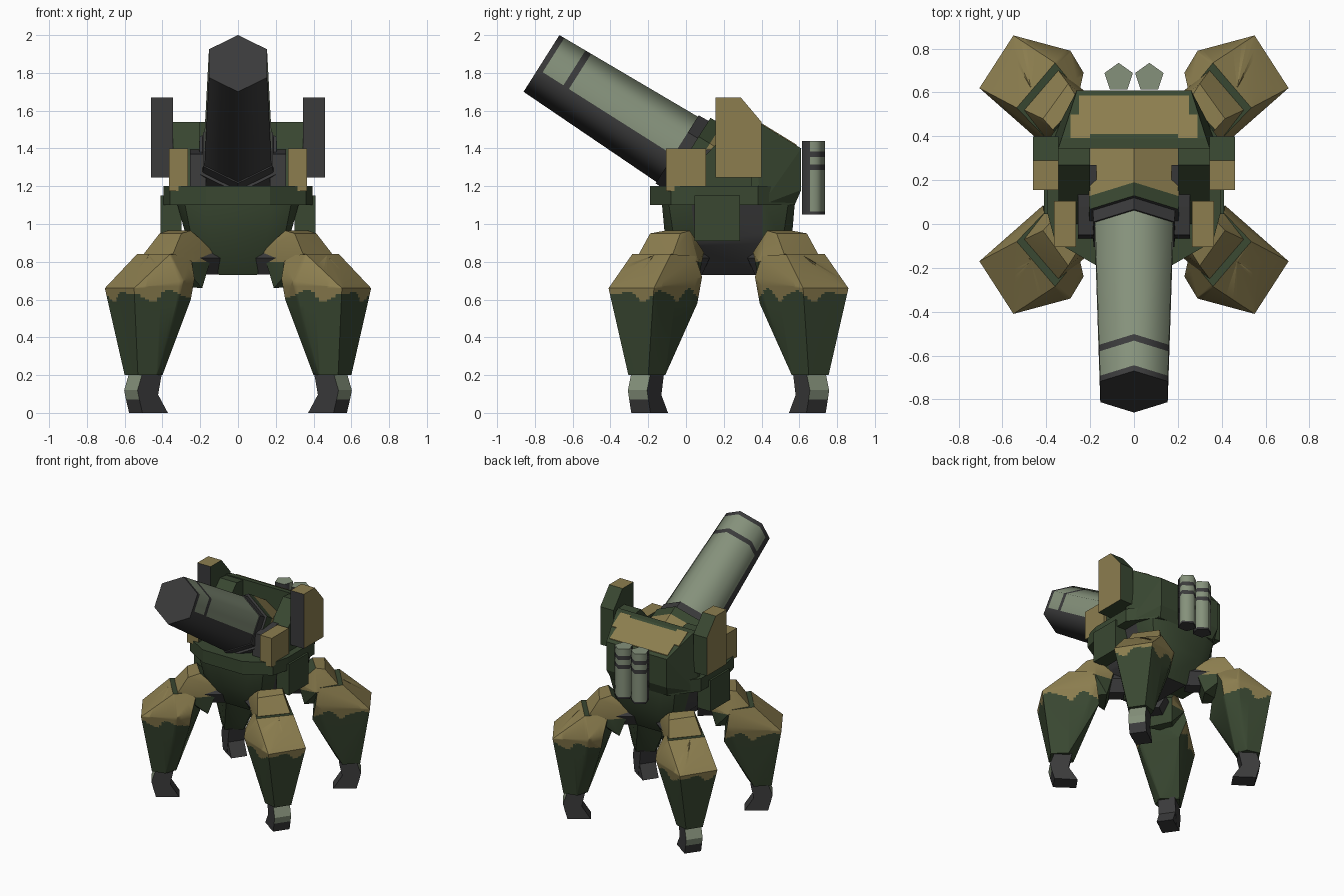
import bpy, bmesh, math
from mathutils import Vector

if "Cube" in bpy.data.objects:
    bpy.data.objects.remove(bpy.data.objects["Cube"])

COLOURS = [("dark grey", (.043, .043, .044)), ("forest green", (.041, .064, .031)),
           ("olive tan", (.262, .208, .078)), ("sage", (.235, .284, .198))]
DARK, GREEN, OLIVE, SAGE = range(4)
MATS = []
for n, c in COLOURS:
    m = bpy.data.materials.new(n)
    m.diffuse_color = (*c, 1)
    m.use_nodes = True
    m.node_tree.nodes["Principled BSDF"].inputs["Base Color"].default_value = m.diffuse_color
    MATS.append(m)
CY = .225  # the legs mirror about this y


def hull(name, pts, rule, sx=1, sy=1, cuts=(), smooth=0):
    """Convex part; rule(centre, normal) in unmirrored space gives the colour."""
    def flip(p):
        return Vector((p[0] * sx, CY + (p[1] - CY) * sy, p[2]))
    bm = bmesh.new()
    vs = [bm.verts.new(flip(p)) for p in pts]
    bmesh.ops.convex_hull(bm, input=vs)
    loose = [v for v in bm.verts if not v.link_faces]
    bmesh.ops.delete(bm, geom=loose, context='VERTS')
    bmesh.ops.dissolve_limit(bm, angle_limit=.02, verts=bm.verts[:], edges=bm.edges[:])
    for co, no in cuts:
        bmesh.ops.bisect_plane(bm, geom=bm.verts[:] + bm.edges[:] + bm.faces[:],
                               plane_co=flip(co), plane_no=Vector((no[0] * sx, no[1] * sy, no[2])))
    bmesh.ops.recalc_face_normals(bm, faces=bm.faces[:])
    bm.normal_update()
    for f in bm.faces:
        nn = Vector((f.normal.x * sx, f.normal.y * sy, f.normal.z))
        f.material_index = rule(flip(f.calc_center_median()), nn) if callable(rule) else rule
        f.smooth = smooth > 0
    for e in bm.edges:
        e.smooth = e.calc_face_angle(0) < math.radians(smooth)
    me = bpy.data.meshes.new(name)
    bm.to_mesh(me)
    bm.free()
    for m in MATS:
        me.materials.append(m)
    ob = bpy.data.objects.new(name, me)
    bpy.context.collection.objects.link(ob)
    return ob


def box(x0, x1, y0, y1, z0, z1):
    return [(x, y, z) for x in (x0, x1) for y in (y0, y1) for z in (z0, z1)]


def slab(x0, x1, prof):
    return [(x, y, z) for x in (x0, x1) for y, z in prof]


def sym(pts):
    return [(s * x, y, z) for s in (1, -1) for x, y, z in pts]


# ---- cannon: hexagonal sections along a raised axis
AX = Vector((0, .845, -.535)).normalized()
UP = Vector((0, .535, .845)).normalized()
MUZZLE = Vector((0, -.765, 1.85))


def section(name, t0, r0, t1, r1, top, low, split=-.2, smooth=65):
    pts = []
    for t, r in ((t0, r0), (t1, r1)):
        for i in range(6):
            a = math.radians(90 + 60 * i)
            pts.append(MUZZLE + AX * t + UP * (r * math.sin(a)) + Vector((r * math.cos(a), 0, 0)))
    mid = MUZZLE + AX * t0 + UP * (split * r0)

    def rule(c, n):
        if abs(n.dot(AX)) > .9:
            return low
        return top if (c - mid).dot(UP) > 0 else low
    hull(name, pts, rule, cuts=[(mid, UP)], smooth=smooth)


def rad(t):
    return .1775 + .032 * t


for name, a, b, col in (("muzzle_rim", 0, .03, DARK), ("muzzle_sleeve", .03, .16, SAGE),
                        ("barrel_band", .16, .195, DARK), ("barrel", .195, .85, SAGE)):
    section(name, a, rad(a), b, rad(b), col, DARK)
section("barrel_collar", .85, .213, .92, .217, DARK, DARK, 0, 0)
section("mantlet_ring", .91, .235, .98, .238, GREEN, DARK, -.4, 0)
section("mantlet", .98, .238, 1.25, .24, OLIVE, GREEN, .3, 0)

# ---- hull body
hull("rear_body", sym([(.345, .345, 1.54), (.33, .39, 1.535), (.26, .61, 1.40), (.26, .61, 1.18),
                       (.24, .575, 1.1), (.37, .40, 1.1), (.37, .345, 1.1)]), GREEN)


def roof(x0, x1, y0, y1):
    def z(y):
        return 1.535 - (y - .39) * .135 / .22
    return [(x, y, z(y) + d) for x in (x0, x1) for y in (y0, y1) for d in (-.003, .005)]


hull("roof_patch", roof(-.25, .25, .41, .585), OLIVE)
hull("turret_base", sym([(x, y, z) for z in (1.1, 1.2) for x, y in
                         ((.17, -.19), (.36, -.08), (.395, .05), (.395, .38), (.25, .57))]), GREEN)
# bowl-shaped belly, dark in the middle of each side
hull("belly", sym([(.18, -.127, 1.1), (.28, -.09, 1.1), (.32, .03, 1.1), (.32, .42, 1.1),
                   (.28, .54, 1.1), (.18, .575, 1.1),
                   (.15, -.11, .92), (.24, -.06, .9), (.265, .05, .9), (.265, .40, .9),
                   (.24, .51, .9), (.15, .56, .92),
                   (.10, .0, .73), (.10, .45, .73)]),
     lambda c, n: DARK if n.z < -.9 or (abs(n.x) > .5 and .04 < c.y < .41) else GREEN,
     cuts=[((0, .045, 0), (0, 1, 0)), ((0, .405, 0), (0, 1, 0))], smooth=40)

for s, side in ((1, "right"), (-1, "left")):
    hull(side + "_roof_patch", roof(.2, .29, .392, .50), OLIVE, s)
    # turret cheeks either side of the gun
    hull(side + "_cheek", slab(.20, .345, [(.36, 1.1), (.36, 1.53), (.27, 1.54), (.10, 1.36),
                                           (.0, 1.2), (.0, 1.1)]), GREEN, s)
    hull(side + "_gun_cradle", slab(.17, .255, [(.27, 1.15), (.27, 1.41), (.08, 1.39),
                                                (-.05, 1.37), (-.07, 1.15)]), DARK, s)
    hull(side + "_front_pod", box(.265, .365, -.106, .106, 1.175, 1.40),
         lambda c, n: GREEN if n.x < -.9 or n.z < -.9 else OLIVE, s)
    # tall side shield with chamfered rear top
    hull(side + "_shield", slab(.345, .46, [(.155, 1.245), (.40, 1.245), (.40, 1.54),
                                            (.29, 1.67), (.155, 1.67)]),
         lambda c, n: DARK if n.y < -.9 else OLIVE if n.x > .9 or n.z > .9 else GREEN, s)
    hull(side + "_hip_guard", box(.30, .41, .045, .285, .91, 1.15), GREEN, s)
    # rear canister in stacked bands, dark towards the body
    levels = [(1.05, DARK), (1.065, SAGE), (1.285, DARK), (1.315, SAGE), (1.355, DARK),
              (1.385, SAGE), (1.44, SAGE)]
    ring = [(.07 + .068 * math.sin(math.radians(72 * k)),
             .668 + .067 * math.cos(math.radians(72 * k))) for k in range(5)]
    for i in range(6):
        z0, col = levels[i]
        hull("%s_canister_band_%d" % (side, i + 1),
             [(x, y, z) for x, y in ring for z in (z0, levels[i + 1][0])],
             lambda c, n, col=col: col if c.y > .656 or n.z > .9 else DARK, s,
             cuts=[((0, .656, 0), (0, 1, 0))], smooth=75)

# ---- four legs, drawn once for the front right and mirrored
D = Vector((.82, -.57, 0)).normalized()
W = Vector((.57, .82, 0)).normalized()
AXIS = Vector((.47, -.17, 0))
SHIN = [(.36, -.285, .84), (.535, -.08, .84), (.41, .05, .83), (.25, -.15, .83),   # knee top
        (.55, -.41, .66), (.705, -.17, .66), (.415, .085, .72),                     # widest ring
        (.29, -.34, .70), (.23, -.24, .71),
        (.37, .06, .58), (.25, -.24, .60),
        (.53, -.305, .2), (.60, -.20, .2), (.51, -.11, .2), (.40, -.19, .2), (.43, -.28, .2)]
THIGH = [(.50, -.07, .84), (.345, -.25, .84), (.41, .065, .80), (.23, -.16, .80),
         (.415, -.03, .95), (.30, -.19, .95),
         (.37, .02, .965), (.25, -.11, .965), (.27, .095, .85), (.13, -.06, .86),
         (.30, .06, .68), (.19, -.10, .66), (.40, -.05, .68)]
FOOT = [(-.075, .21), (.05, .21), (.082, .12), (.07, .07), (.05, 0), (-.03, 0), (-.045, .1)]
TOE = [(-.02, .10), (.03, 0), (-.115, 0), (-.10, .02), (-.05, .10)]
# fine cuts around the knee give the ragged camouflage edge
CAMO = [((0, 0, .57 + .01 * i), (0, 0, 1)) for i in range(11)]
CAMO += [(AXIS, (math.cos(math.radians(6 * i)), math.sin(math.radians(6 * i)), 0)) for i in range(30)]


def foot_points(prof, w):
    c = Vector((.5, -.21, 0))
    return [c + D * a + W * b + Vector((0, 0, z)) for a, z in prof for b in (-w, w)]


def hip_points():
    a, b = Vector((.13, .045, .82)), Vector((.28, -.065, .82))
    d = (b - a).normalized()
    side = Vector((-d.y, d.x, 0))
    return [p + side * (.1 * math.cos(k * math.pi / 3)) + Vector((0, 0, .1 * math.sin(k * math.pi / 3)))
            for p in (a, b) for k in range(6)]


def shin_rule(c, n):
    if n.z > .9:
        return GREEN
    r = c - AXIS
    a = math.atan2(r.y, r.x)
    edge = .622 + .025 * math.sin(5 * a) + .012 * math.sin(9 * a + 1)
    return OLIVE if c.z > edge and n.dot(D) > -.5 else GREEN


def thigh_rule(c, n):
    return OLIVE if c.z > .78 and n.dot(D) > -.5 else GREEN


def foot_rule(c, n):
    return SAGE if n.dot(D) > .6 and c.z > .07 else DARK


for sx, a in ((1, "right"), (-1, "left")):
    for sy, b in ((1, "front"), (-1, "rear")):
        tag = b + "_" + a
        hull(tag + "_hip", hip_points(), DARK, sx, sy)
        hull(tag + "_thigh", THIGH, thigh_rule, sx, sy, [((0, 0, .8), (0, 0, 1))], 35)
        hull(tag + "_shin", SHIN, shin_rule, sx, sy, CAMO, 40)
        hull(tag + "_foot", foot_points(FOOT, .062), foot_rule, sx, sy)
        hull(tag + "_toe", foot_points(TOE, .06), DARK, sx, sy)
